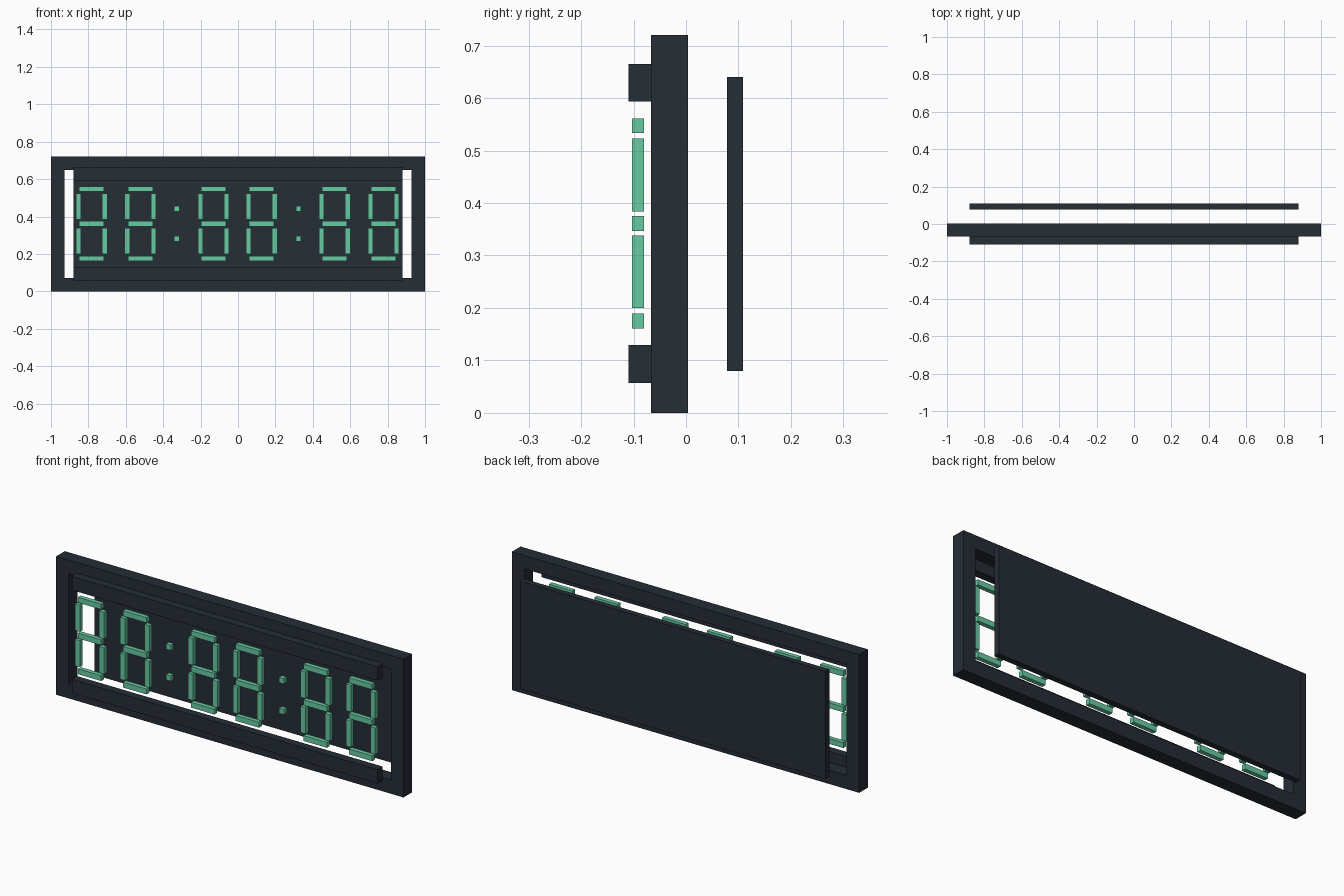
import bpy
import bmesh

cube = bpy.data.objects.get("Cube")
if cube:
    bpy.data.objects.remove(cube, do_unlink=True)


def make_material(name, rgb):
    mat = bpy.data.materials.new(name)
    mat.use_nodes = True
    color = (*rgb, 1)
    mat.diffuse_color = color
    mat.node_tree.nodes["Principled BSDF"].inputs["Base Color"].default_value = color
    return mat


dark = make_material("dark_slate", (0.018, 0.026, 0.036))
green = make_material("mint_green", (0.138, 0.597, 0.371))


def add_box(bm, x, y, z):
    """Add a box given its (min, max) along each axis."""
    verts = bmesh.ops.create_cube(bm, size=1)["verts"]
    for v in verts:
        v.co = [low if c < 0 else high
                for c, (low, high) in zip(v.co, (x, y, z))]


def finish(name, bm, mat):
    bmesh.ops.recalc_face_normals(bm, faces=bm.faces)
    mesh = bpy.data.meshes.new(name)
    bm.to_mesh(mesh)
    bm.free()
    mesh.materials.append(mat)
    obj = bpy.data.objects.new(name, mesh)
    bpy.context.collection.objects.link(obj)
    return obj


def box(name, x, y, z, mat):
    bm = bmesh.new()
    add_box(bm, x, y, z)
    return finish(name, bm, mat)


# Rectangular frame with an open middle: four corner loops joined in a ring
bm = bmesh.new()
loops = []
for half_w, z0, z1, y in ((1, 0, 0.72, -0.067), (1, 0, 0.72, 0.004),
                          (0.928, 0.072, 0.65, 0.004), (0.928, 0.072, 0.65, -0.067)):
    corners = ((-half_w, z0), (half_w, z0), (half_w, z1), (-half_w, z1))
    loops.append([bm.verts.new((x, y, z)) for x, z in corners])
for i, a in enumerate(loops):
    b = loops[(i + 1) % 4]
    for j in range(4):
        k = (j + 1) % 4
        bm.faces.new((a[j], a[k], b[k], b[j]))
finish("frame", bm, dark)

# Rails across the front and the panel floating behind
SPAN = (-0.88, 0.88)
box("bottom_rail", SPAN, (-0.11, -0.067), (0.057, 0.129), dark)
box("top_rail", SPAN, (-0.11, -0.067), (0.593, 0.665), dark)
box("back_panel", SPAN, (0.078, 0.109), (0.08, 0.64), dark)

# Seven-segment digits
DEPTH = (-0.103, -0.08)
for number, cx in enumerate((-0.783, -0.522, -0.131, 0.126, 0.517, 0.778), 1):
    bm = bmesh.new()
    for z in (0.161, 0.347, 0.533):
        add_box(bm, (cx - 0.067, cx + 0.067), DEPTH, (z, z + 0.028))
    for z in ((0.2, 0.338), (0.384, 0.523)):
        for x in (cx - 0.084, cx + 0.056):
            add_box(bm, (x, x + 0.028), DEPTH, z)
    finish(f"digit_{number}", bm, green)

# Colon dots between the digit pairs
for side, cx in (("right", -0.328), ("left", 0.323)):
    bm = bmesh.new()
    for z in (0.281, 0.441):
        add_box(bm, (cx - 0.014, cx + 0.014), DEPTH, (z - 0.014, z + 0.014))
    finish(f"{side}_colon", bm, green)
